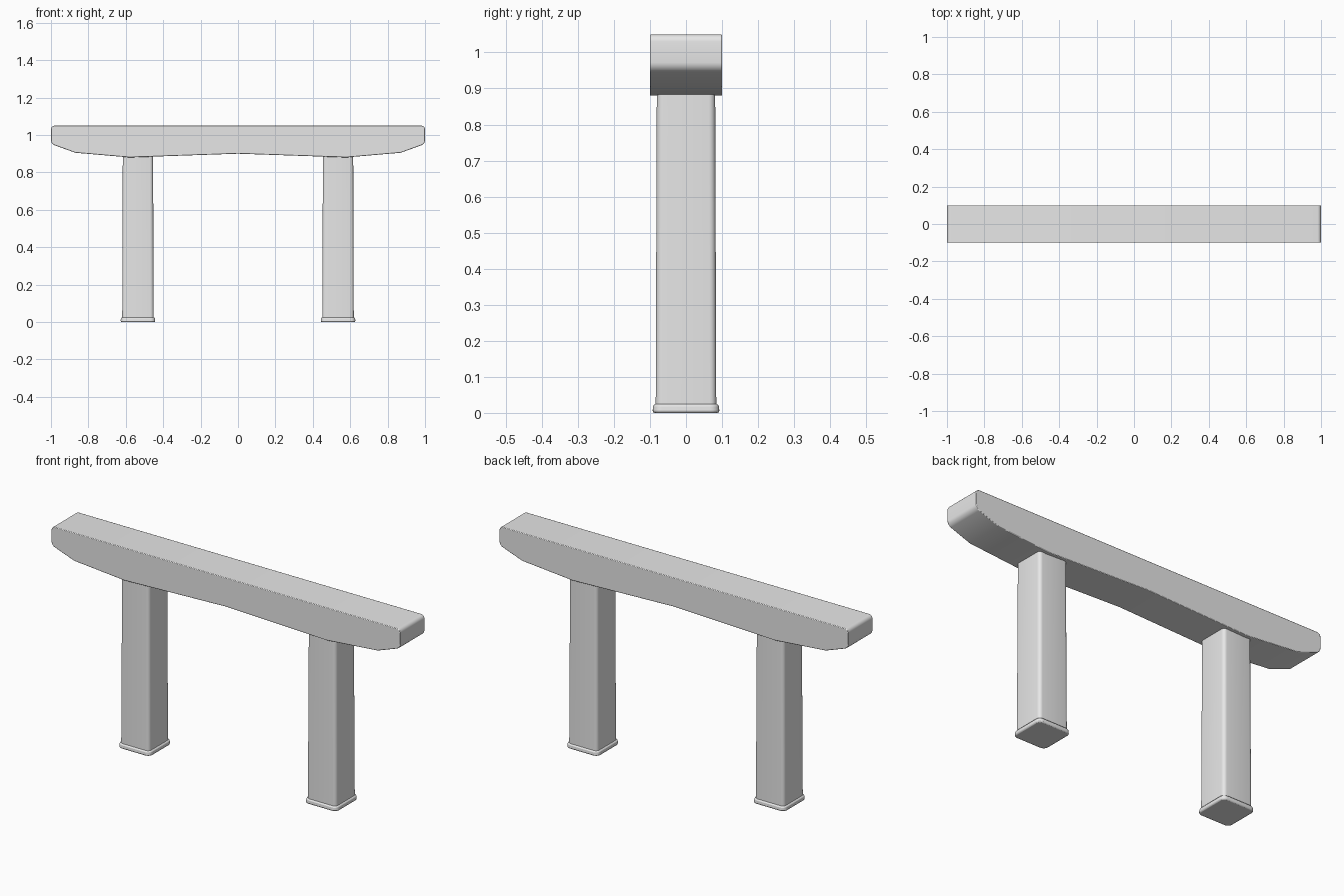
import bpy, bmesh, math

cube = bpy.data.objects.get("Cube")
if cube:
    bpy.data.objects.remove(cube, do_unlink=True)

grey = bpy.data.materials.new("light grey")
grey.use_nodes = True
colour = (0.8, 0.8, 0.8, 1)
grey.diffuse_color = colour
grey.node_tree.nodes["Principled BSDF"].inputs["Base Color"].default_value = colour


def finish(name, bm, rim=0.0):
    """Turn the bmesh into a shaded object, softening its sharp rims."""
    bmesh.ops.recalc_face_normals(bm, faces=bm.faces)
    mesh = bpy.data.meshes.new(name)
    bm.to_mesh(mesh)
    bm.free()
    mesh.materials.append(grey)
    obj = bpy.data.objects.new(name, mesh)
    bpy.context.collection.objects.link(obj)
    if rim:
        mod = obj.modifiers.new("soft rim", "BEVEL")
        mod.width = rim
        mod.segments = 2
        mod.limit_method = "ANGLE"
        mod.angle_limit = math.radians(50)
    bpy.ops.object.select_all(action="DESELECT")
    obj.select_set(True)
    bpy.context.view_layer.objects.active = obj
    bpy.ops.object.shade_smooth_by_angle(angle=math.radians(35))
    return obj


def round_edges(bm, edges, radius, segments=5):
    bmesh.ops.bevel(bm, geom=edges, offset=radius, segments=segments,
                    profile=0.5, affect="EDGES", clamp_overlap=True)


def post(name, x, bottom, top, z0, z1, radius, rim=0.0):
    """Rounded square post, with half sizes at its bottom and top."""
    bm = bmesh.new()
    bmesh.ops.create_cube(bm, size=2)
    for v in bm.verts:
        hx, hy = top if v.co.z > 0 else bottom
        v.co = (x + v.co.x * hx, v.co.y * hy, z1 if v.co.z > 0 else z0)
    uprights = [e for e in bm.edges
                if abs(e.verts[0].co.z - e.verts[1].co.z) > 0.9 * (z1 - z0)]
    round_edges(bm, uprights, radius)
    return finish(name, bm, rim)


# Beam: symmetric side profile, extruded through its depth
half = [(1, 1.05), (1, 0.952), (0.87, 0.905), (0.58, 0.88)]
outline = half + [(0, 0.9)] + [(-x, z) for x, z in reversed(half)]
bm = bmesh.new()
face = bm.faces.new([bm.verts.new((x, -0.1, z)) for x, z in outline])
out = bmesh.ops.extrude_face_region(bm, geom=[face], use_keep_orig=True)
bmesh.ops.translate(bm, vec=(0, 0.2, 0),
                    verts=[g for g in out["geom"] if isinstance(g, bmesh.types.BMVert)])
ends = [e for e in bm.edges
        if abs(e.verts[0].co.y - e.verts[1].co.y) > 0.1
        and abs(e.verts[0].co.x) > 0.99]
round_edges(bm, ends, 0.02)
finish("beam", bm, rim=0.003)

# Legs with a slight taper, each on a thin rounded foot
for side, x in (("left", 0.535), ("right", -0.535)):
    post(side + "_leg", x, (0.084, 0.084), (0.081, 0.081), 0.02, 0.89, 0.018)
    post(side + "_foot", x, (0.093, 0.093), (0.091, 0.091), 0, 0.024, 0.025, rim=0.006)
